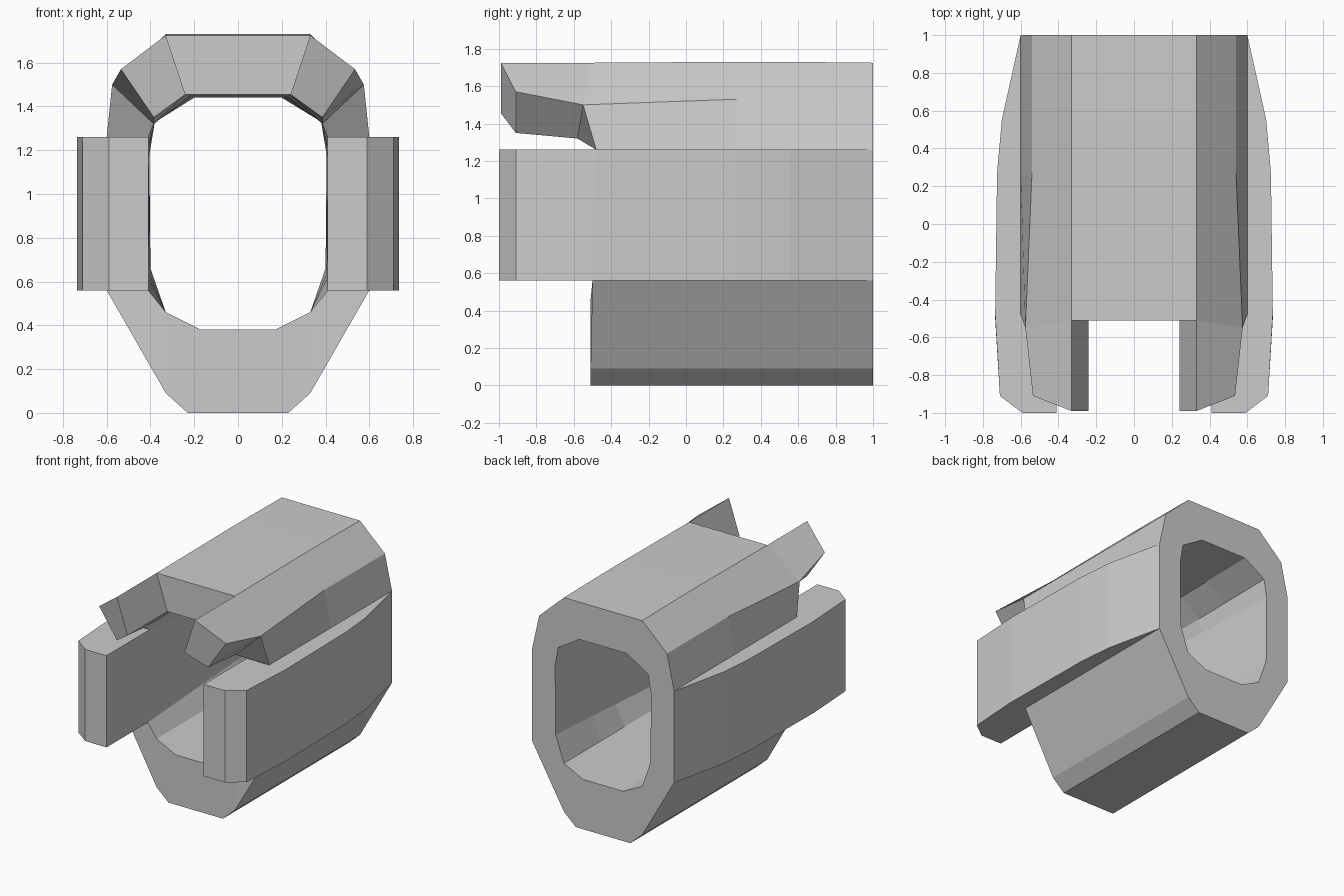
import bpy
from mathutils import Vector

if "Cube" in bpy.data.objects:
    bpy.data.objects.remove(bpy.data.objects["Cube"])

# y of the cross-section stations, front to back
YS = [-1.0, -0.91, -0.5, 0.27, 0.55, 1.0]
# half cross-section (x, z), bottom to top
OUTER = [(0.23, 0), (0.33, 0.09), (0.60, 0.56), (0.60, 1.26), (0.575, 1.50), (0.33, 1.725)]
INNER = [(0.17, 0.38), (0.33, 0.46), (0.41, 0.56), (0.41, 1.26), (0.385, 1.32), (0.24, 1.455)]
INNER_BACK = [(0.17, 0.38), (0.33, 0.46), (0.40, 0.66), (0.405, 1.18), (0.38, 1.33), (0.20, 1.44)]
# outer x of the bulged side rail at each station
RAIL_X = [0.59, 0.71, 0.735, 0.725, 0.70, 0.60]
# y of each section point at the stepped front of the shell
FRONT_Y = [-0.51, -0.51, -0.50, -0.48, -0.55, -0.51]


def point(layer, ring, s):
    """Point of a layer (0 inside, 1 outside, 2 rail bulge) on the mirrored ring."""
    ring %= 12
    p, side = (ring, 1) if ring < 6 else (11 - ring, -1)
    y = FRONT_Y[p] if s == 2 else YS[s]
    if p == 4 and s < 2:
        y = -0.91
    if p == 5 and s < 2:
        y = -0.99
    if layer == 0:
        t = max(0.0, (YS[s] + 0.5) / 1.5)
        a, b = INNER[p], INNER_BACK[p]
        x, z = a[0] + (b[0] - a[0]) * t, a[1] + (b[1] - a[1]) * t
        if p == 4 and s == 2:
            y = -0.58
        if p == 4 and s < 2:
            z = 1.35
    else:
        x, z = OUTER[p]
        if p in (2, 3) and (s == 0 or layer == 2):
            x = RAIL_X[s]
        if p == 4 and s != 2:
            x, z = (0.535, 1.57) if s < 2 else (0.54, 1.53)
        if p == 5 and 2 < s < 5:
            z = 1.73
    return (round(side * x, 4), round(y, 4), round(z, 4))


SIDES = [(0, 1, 3, 2), (4, 5, 7, 6), (0, 1, 5, 4), (2, 3, 7, 6), (0, 2, 6, 4), (1, 3, 7, 5)]
faces = {}


def cell(part, layer, j, s0, s1):
    """Add one block; walls shared by two blocks cancel out."""
    v = [point(l, r, s) for l in (layer, layer + 1) for r in (j, j + 1) for s in (s0, s1)]
    middle = sum((Vector(c) for c in v), Vector()) / 8
    for ids in SIDES:
        f = list(dict.fromkeys(v[i] for i in ids))
        if len(f) < 3:
            continue
        key = frozenset(f)
        if key in faces:
            del faces[key]
            continue
        a, b, c = (Vector(q) for q in f[:3])
        centre = sum((Vector(q) for q in f), Vector()) / len(f)
        if (b - a).cross(c - b).dot(centre - middle) < 0:
            f.reverse()
        faces[key] = (part, f)


for j in range(12):
    if j in (2, 8):          # side rails, wall plus outer bulge, full length
        for s in range(5):
            name = "right_rail" if j == 2 else "left_rail"
            cell(name, 0, j, s, s + 1)
            cell(name, 1, j, s, s + 1)
        continue
    part = "top_cover" if 3 <= j <= 7 else "lower_trough"
    for s in range(2, 5):
        cell(part, 0, j, s, s + 1)
    if j in (4, 6):          # front prongs continuing the sloped top panels
        cell("right_prong" if j == 4 else "left_prong", 0, j, 0, 2)

# One object per part
for name in sorted({part for part, _ in faces.values()}):
    own = [f for part, f in faces.values() if part == name]
    verts = list(dict.fromkeys(q for f in own for q in f))
    index = {q: i for i, q in enumerate(verts)}
    mesh = bpy.data.meshes.new(name)
    mesh.from_pydata(verts, [], [[index[q] for q in f] for f in own])
    mesh.update()
    bpy.context.collection.objects.link(bpy.data.objects.new(name, mesh))
